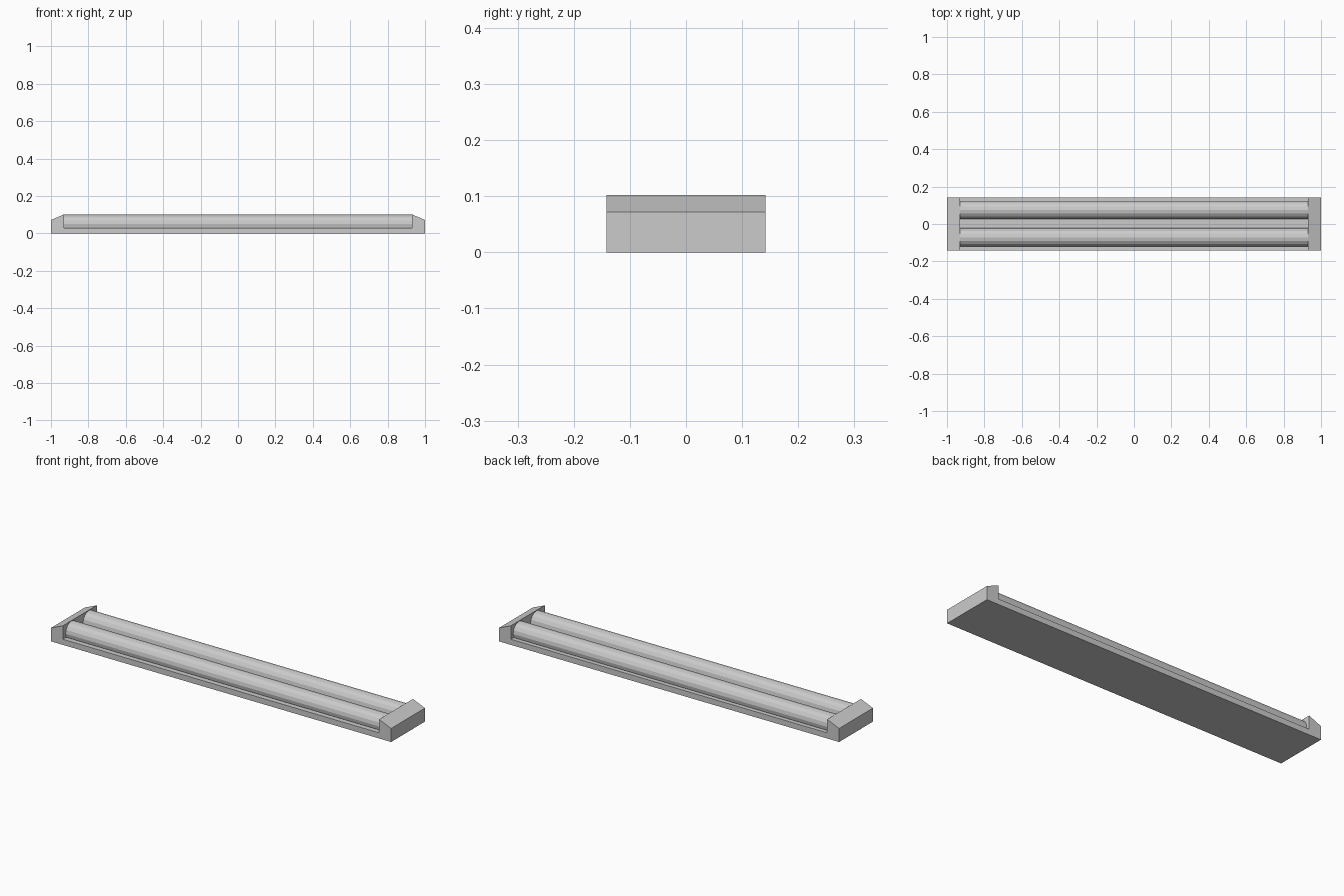
import bpy, bmesh, math
from mathutils import Matrix

if "Cube" in bpy.data.objects:
    bpy.data.objects.remove(bpy.data.objects["Cube"])

HALF_W = 0.142


def finish(name, bm):
    bmesh.ops.recalc_face_normals(bm, faces=bm.faces)
    mesh = bpy.data.meshes.new(name)
    bm.to_mesh(mesh)
    bm.free()
    obj = bpy.data.objects.new(name, mesh)
    bpy.context.collection.objects.link(obj)
    return obj


def extrude_profile(name, points):
    """Extrude an x-z outline across the full fixture width."""
    bm = bmesh.new()
    face = bm.faces.new([bm.verts.new((x, -HALF_W, z)) for x, z in points])
    ext = bmesh.ops.extrude_face_region(bm, geom=[face], use_keep_orig=True)
    verts = [g for g in ext["geom"] if isinstance(g, bmesh.types.BMVert)]
    bmesh.ops.translate(bm, verts=verts, vec=(0, 2 * HALF_W, 0))
    return finish(name, bm)


# Flat mounting tray between the end caps
extrude_profile("base_tray", [(-0.93, 0), (0.93, 0), (0.93, 0.03), (-0.93, 0.03)])

# Sloped lamp holders at both ends
for side, label in ((-1, "left"), (1, "right")):
    outline = [(0.93, 0), (1, 0), (1, 0.072), (0.93, 0.102)]
    extrude_profile(f"end_cap_{label}", [(side * x, z) for x, z in outline])

# Two lamp tubes, partly sunk into the tray
for y, label in ((-0.071, "front"), (0.075, "back")):
    bm = bmesh.new()
    bmesh.ops.create_cone(
        bm, cap_ends=True, segments=16, radius1=0.049, radius2=0.049, depth=1.86,
        matrix=Matrix.Translation((0, y, 0.051)) @ Matrix.Rotation(math.pi / 2, 4, "Y"))
    finish(f"lamp_tube_{label}", bm)
